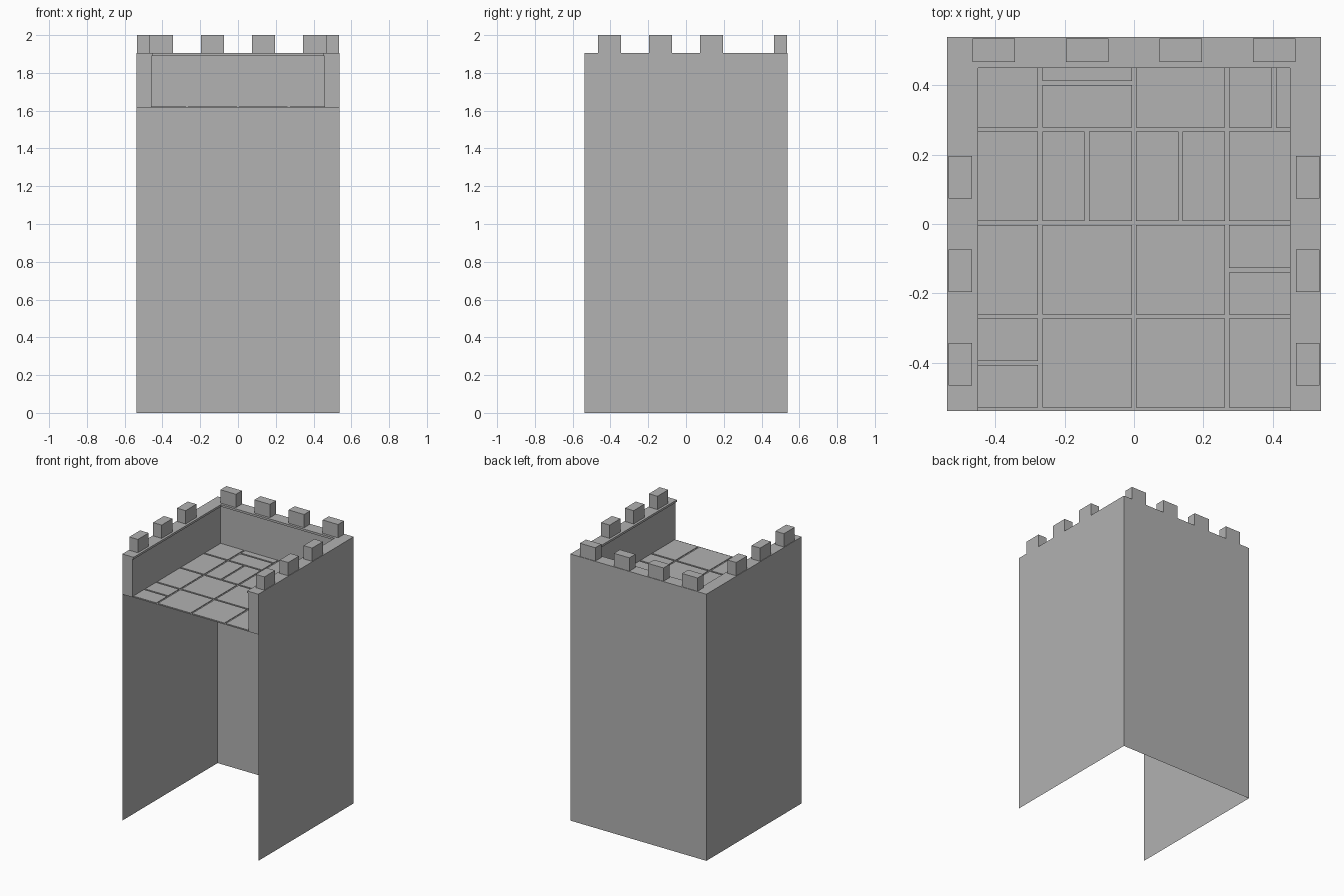
import bpy
import bmesh

cube = bpy.data.objects.get("Cube")
if cube:
    bpy.data.objects.remove(cube, do_unlink=True)

OUT, LINING, RIM = 0.538, 0.458, 0.449     # half widths: outside, inner wall, rim lip
FLOOR, LEDGE, TOP, PEAK = 1.617, 1.89, 1.905, 2.0

stone = bpy.data.materials.new("grey stone")
stone.use_nodes = True
colour = (0.445, 0.445, 0.445, 1)
stone.diffuse_color = colour
stone.node_tree.nodes["Principled BSDF"].inputs["Base Color"].default_value = colour


def finish(name, bm):
    mesh = bpy.data.meshes.new(name)
    bm.to_mesh(mesh)
    bm.free()
    mesh.materials.append(stone)
    obj = bpy.data.objects.new(name, mesh)
    bpy.context.collection.objects.link(obj)
    return obj


def prism(bm, outline, z0, z1, skip=0, bottom=False, top=True):
    """Extrude a counter-clockwise outline, leaving out its first side faces."""
    low = [bm.verts.new((x, y, z0)) for x, y in outline]
    high = [bm.verts.new((x, y, z1)) for x, y in outline]
    n = len(outline)
    for i in range(skip, n):
        j = (i + 1) % n
        bm.faces.new((low[i], low[j], high[j], high[i]))
    if top:
        bm.faces.new(high)
    if bottom:
        bm.faces.new(low[::-1])


def rect(x0, x1, y0, y1):
    return [(x0, y0), (x1, y0), (x1, y1), (x0, y1)]


def horseshoe(inner):
    """Plan of the three walls, outer corners first."""
    return [(OUT, -OUT), (OUT, OUT), (-OUT, OUT), (-OUT, -OUT),
            (-inner, -OUT), (-inner, inner), (inner, inner), (inner, -OUT)]


# Thin outer walls on the right, back and left
bm = bmesh.new()
path = horseshoe(LINING)[:4]
low = [bm.verts.new((x, y, 0)) for x, y in path]
high = [bm.verts.new((x, y, TOP)) for x, y in path]
for i in range(3):
    bm.faces.new((low[i], low[i + 1], high[i + 1], high[i]))
finish("outer_walls", bm)

# Thick parapet around the roof and its overhanging rim
bm = bmesh.new()
prism(bm, horseshoe(LINING), FLOOR, LEDGE, skip=3, bottom=True, top=False)
finish("parapet", bm)
bm = bmesh.new()
prism(bm, horseshoe(RIM), LEDGE, TOP, skip=3, bottom=True)
finish("parapet_rim", bm)

# Merlons: four along the back, three along each side
bm = bmesh.new()
half, near, far = 0.061, 0.466, 0.534
for c in (-0.404, -0.135, 0.135, 0.404):
    prism(bm, rect(c - half, c + half, near, far), TOP, PEAK)
    if c < 0.4:
        prism(bm, rect(near, far, c - half, c + half), TOP, PEAK)
        prism(bm, rect(-far, -near, c - half, c + half), TOP, PEAK)
finish("merlons", bm)

# Roof floor
bm = bmesh.new()
bm.faces.new([bm.verts.new((x, y, FLOOR))
              for x, y in rect(-LINING, LINING, -OUT, LINING)])
finish("roof_floor", bm)

# Paving slabs on a grid, a few of them split in two
columns = [-LINING, -0.27, 0, 0.268, LINING]
rows = [-0.534, -0.266, 0.003, 0.272, LINING]
splits = {(0, 0): ("y", -0.4), (1, 3): ("y", 0.406), (3, 1): ("y", -0.133),
          (1, 2): ("x", -0.136), (2, 2): ("x", 0.134), (3, 3): ("x", 0.403)}
GAP = 0.006
bm = bmesh.new()
for i in range(4):
    for j in range(4):
        xs, ys = columns[i:i + 2], rows[j:j + 2]
        axis, at = splits.get((i, j), ("", 0))
        if axis:
            (xs if axis == "x" else ys).insert(1, at)
        for x0, x1 in zip(xs, xs[1:]):
            for y0, y1 in zip(ys, ys[1:]):
                left = x0 if x0 == -LINING else x0 + GAP
                right = x1 if x1 == LINING else x1 - GAP
                back = y1 if y1 == LINING else y1 - GAP
                prism(bm, rect(left, right, y0 + GAP, back), FLOOR, FLOOR + 0.005)
finish("paving_slabs", bm)
